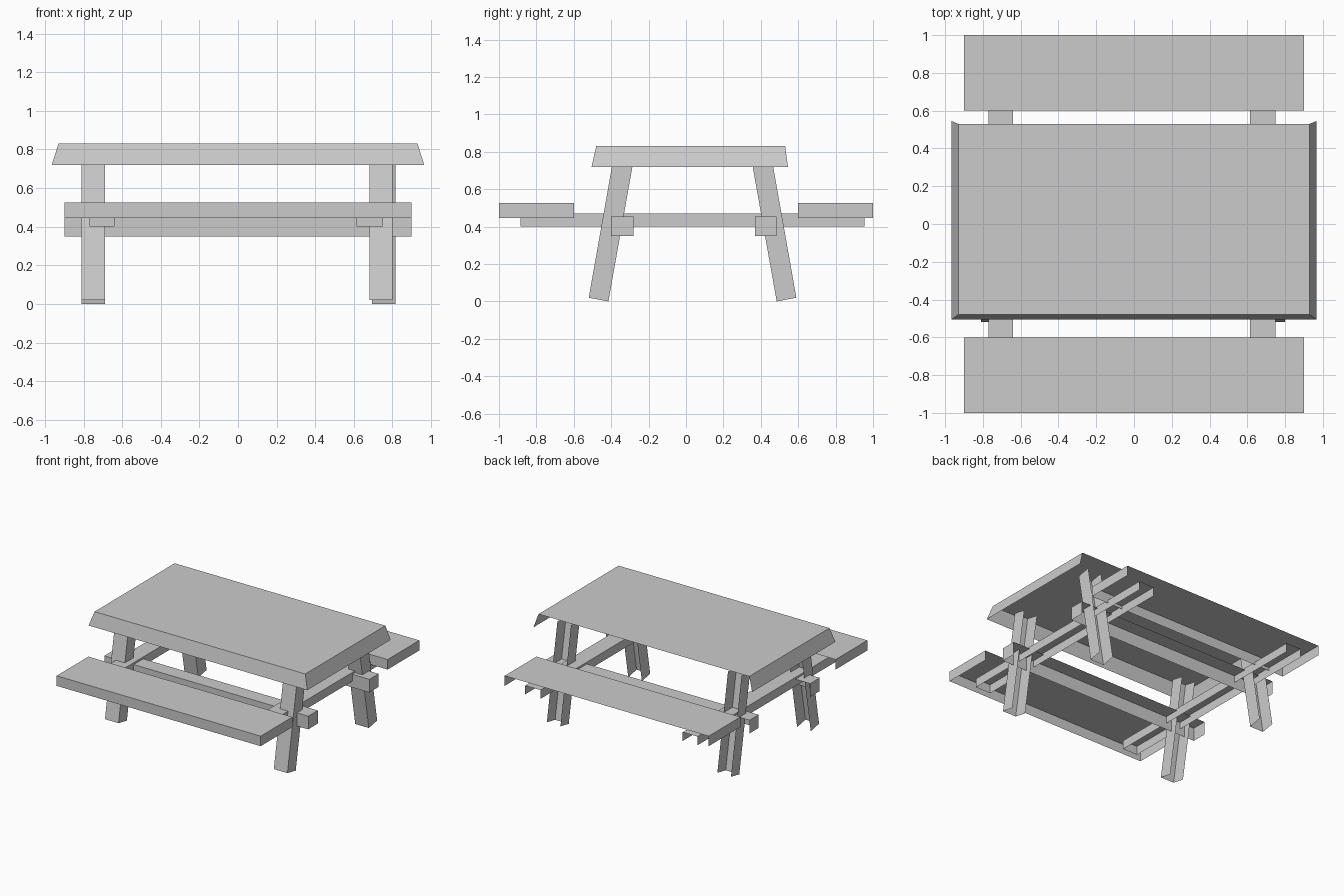
import bpy, bmesh

if "Cube" in bpy.data.objects:
    bpy.data.objects.remove(bpy.data.objects["Cube"])


def shell(name, bottom, top, capped=True):
    """Plank open below and at the back. Each end: x0, x1, (y, z) front, (y, z) back."""
    bm = bmesh.new()
    bmesh.ops.create_cube(bm, size=2)
    bm.normal_update()
    gone = [f for f in bm.faces if f.normal.z < -0.5 or f.normal.y > 0.5
            or (f.normal.z > 0.5 and not capped)]
    bmesh.ops.delete(bm, geom=gone, context='FACES')
    for v in bm.verts:
        x0, x1, front, back = top if v.co.z > 0 else bottom
        y, z = front if v.co.y < 0 else back
        v.co = (x0 if v.co.x < 0 else x1, y, z)
    me = bpy.data.meshes.new(name)
    bm.to_mesh(me)
    bm.free()
    ob = bpy.data.objects.new(name, me)
    bpy.context.collection.objects.link(ob)
    return ob


def box(name, x, y, z):
    return shell(name, (*x, (y[0], z[0]), (y[1], z[0])), (*x, (y[0], z[1]), (y[1], z[1])))


# tabletop with sloping edges
shell("tabletop",
      (-0.965, 0.965, (-0.505, 0.72), (0.545, 0.72)),
      (-0.93, 0.93, (-0.48, 0.83), (0.53, 0.83)))

# seats
for side, y in (("front", (-1.0, -0.6)), ("back", (0.6, 1.0))):
    box(side + "_seat", (-0.9, 0.9), y, (0.445, 0.525))

# long beams between the legs
for side, y in (("front", (-0.40, -0.28)), ("back", (0.37, 0.485))):
    box(side + "_beam", (-0.9, 0.9), y, (0.35, 0.455))

# cross supports carrying the seats
for side, x in (("left", (-0.77, -0.64)), ("right", (0.615, 0.75))):
    box(side + "_seat_support", x, (-0.885, 0.955), (0.40, 0.47))

# splayed legs, cut square to their length
for side, xf, xb in (("left", (-0.81, -0.69), (-0.81, -0.69)),
                     ("right", (0.68, 0.80), (0.695, 0.815))):
    shell("front_leg_" + side,
          (*xf, (-0.52, 0.02), (-0.415, 0.0)),
          (*xf, (-0.386, 0.777), (-0.28, 0.757)), False)
    shell("back_leg_" + side,
          (*xb, (0.485, 0.0), (0.59, 0.02)),
          (*xb, (0.35, 0.757), (0.456, 0.777)), False)
